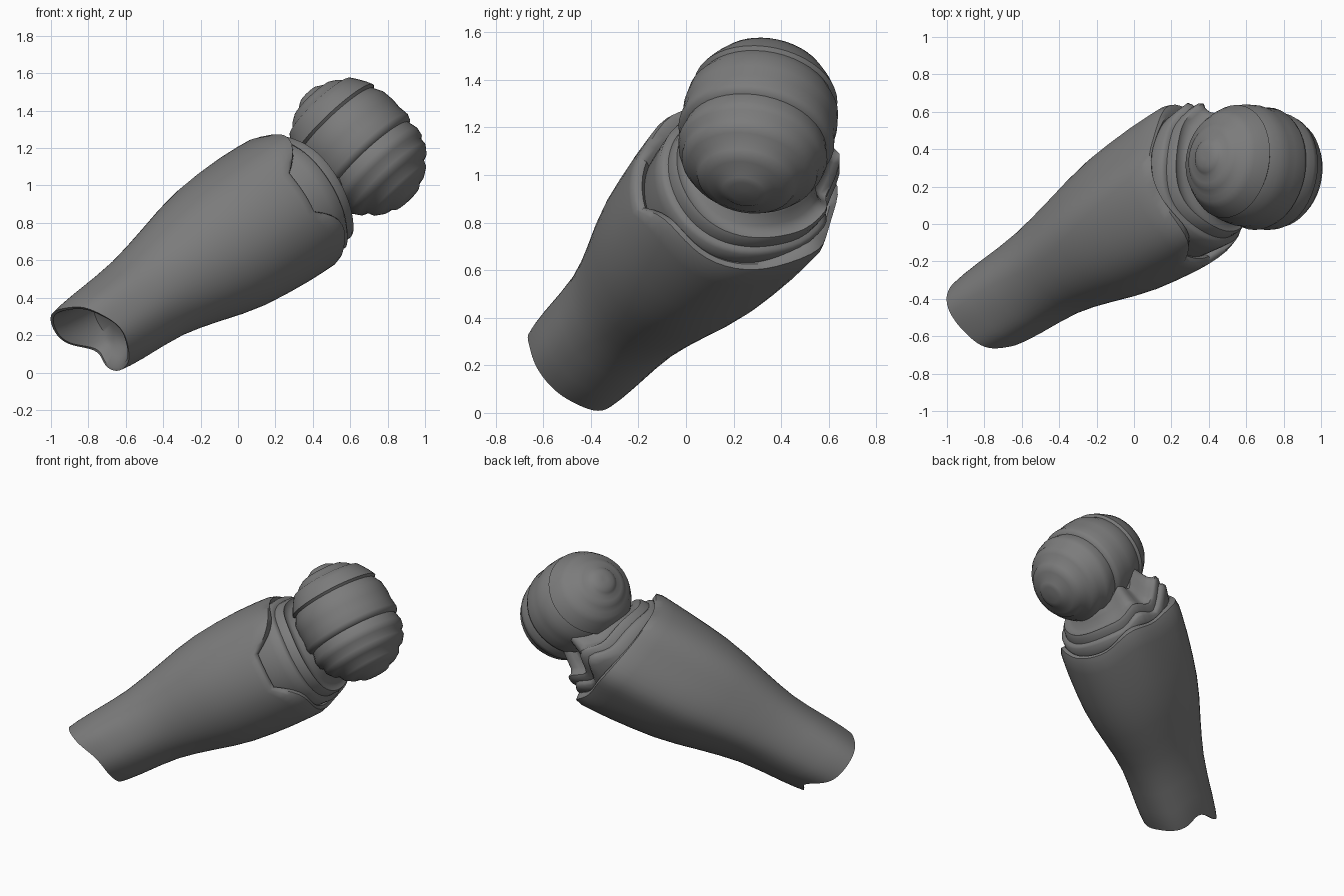
import bpy, bmesh, math
from mathutils import Vector

if "Cube" in bpy.data.objects:
    bpy.data.objects.remove(bpy.data.objects["Cube"])

# Sleeve axis frame: D runs along the sleeve, U and V span its cross-section
D = Vector((0.74, 0.45, 0.50)).normalized()
U = D.cross(Vector((0, 0, 1))).normalized()
V = U.cross(D)
N = 60

mat = bpy.data.materials.new("dark_grey")
mat.diffuse_color = (0.2, 0.2, 0.2, 1)
mat.use_nodes = True
mat.node_tree.nodes["Principled BSDF"].inputs["Base Color"].default_value = mat.diffuse_color


def bump(th, centre, width):
    d = (th - math.radians(centre) + math.pi) % (2 * math.pi) - math.pi
    return math.exp(-(d / math.radians(width)) ** 2)


def loft(name, rings, angle):
    """Skin a list of closed rings, closing both ends."""
    bm = bmesh.new()
    loops = [[bm.verts.new(p) for p in ring] for ring in rings]
    for a, b in zip(loops, loops[1:]):
        for i in range(len(a)):
            j = (i + 1) % len(a)
            bm.faces.new((a[i], a[j], b[j], b[i]))
    bm.faces.new(loops[0][::-1])
    bm.faces.new(loops[-1])
    bmesh.ops.recalc_face_normals(bm, faces=bm.faces)
    me = bpy.data.meshes.new(name)
    bm.to_mesh(me)
    bm.free()
    me.materials.append(mat)
    ob = bpy.data.objects.new(name, me)
    bpy.context.collection.objects.link(ob)
    bpy.context.view_layer.objects.active = ob
    ob.select_set(True)
    bpy.ops.object.shade_smooth_by_angle(angle=math.radians(angle))
    ob.select_set(False)
    return ob


def ring(fn, cu=-0.02, cv=0.62):
    """Ring around the sleeve axis; fn(theta) gives (station, radius)."""
    pts = []
    for i in range(N):
        th = 2 * math.pi * i / N
        s, r = fn(th)
        pts.append(D * s + U * (cu + r * math.cos(th)) + V * (cv + r * math.sin(th)))
    return pts


def low(th):      # slanted, scalloped open end
    return (-0.705 - 0.075 * math.cos(th - math.radians(125))
            + 0.03 * bump(th, 10, 30) + 0.085 * bump(th, 218, 26))


def rim(th):      # uneven wide end
    return (0.83 + 0.08 * bump(th, 195, 40) + 0.09 * bump(th, 243, 20)
            - 0.05 * bump(th, 310, 35) - 0.03 * bump(th, 95, 30))


def notch(th):    # front cut-out in the wide end
    return 0.18 * min(1, 1.6 * bump(th, 18, 26))


def shape(th, k):  # flared narrow end, soft ridge and hollow down the back
    ridge = 0.05 * bump(th, 115, 18) * (1 - k ** 3) - 0.06 * bump(th, 148, 18)
    ridge += 0.07 * bump(th, 184, 15) + 0.07 * bump(th, 242, 18) * k
    ridge += (0.06 * bump(th, 57, 18) - 0.05 * bump(th, 98, 25)) * k ** 4
    flare = 0.15 * bump(th, 47, 25) + 0.14 * bump(th, 0, 30) + 0.08 * bump(th, 315, 25)
    flare += 0.11 * bump(th, 272, 28) + 0.05 * bump(th, 128, 25)
    return 1 + k * ridge + max(0, 1 - k * 3) * flare


def outer(k, r):
    return ring(lambda th: (low(th) + k * (rim(th) - low(th)) - k ** 6 * notch(th),
                            r * shape(th, k)))


# Sleeve: hollow narrow end, swelling shell, notched wide rim turned inward
sleeve = [ring(lambda th: (-0.50, 0.10)),
          ring(lambda th: (-0.53, 0.16)),
          ring(lambda th: (low(th) + 0.06, 0.185)),
          ring(lambda th: (low(th) + 0.005, 0.20 * shape(th, 0)))]
sleeve += [outer(k, r) for k, r in (
    (0, .215), (.04, .225), (.10, .235), (.20, .248), (.29, .265), (.37, .29), (.45, .318),
    (.55, .355), (.645, .382), (.74, .397), (.84, .407), (.92, .41), (.97, .41), (1, .398))]
sleeve += [ring(lambda th: (rim(th) - notch(th) + 0.005, 0.375 * shape(th, .6))),
           ring(lambda th: (rim(th) - notch(th) - 0.02, 0.345))]
loft("sleeve", sleeve, 45)


# Collar: stepped folds between the sleeve and the ball, with torn tips behind
def fold(th):
    return (0.94 - 0.06 * math.cos(th - math.radians(20))
            + 0.09 * bump(th, 180, 13) + 0.05 * bump(th, 228, 12)
            - 0.03 * bump(th, 205, 8) - 0.05 * bump(th, 90, 35) - 0.03 * bump(th, 310, 40))


def swell(th):
    return 1 + 0.08 * bump(th, 180, 20) + 0.05 * bump(th, 235, 20)


collar = [ring(lambda th, s=s, r=r: (fold(th) + s, r * swell(th)), -0.01) for s, r in (
    (-.40, .30), (-.34, .335), (-.12, .36), (-.06, .365), (-.045, .35), (-.04, .335),
    (.0, .335), (.02, .325), (.015, .30), (.03, .27), (.07, .24), (.12, .20))]
loft("collar", collar, 60)

# Ball: ridged body turned around its own tilted axis
A = Vector((0.68, -0.16, -0.72)).normalized()
B = A.cross(Vector((0, 1, 0))).normalized()
C = A.cross(B)
centre = Vector((0.64, 0.305, 1.21))
profile = ((-.39, .02), (-.388, .06), (-.37, .09), (-.355, .105), (-.352, .14), (-.33, .175),
           (-.305, .20), (-.295, .23), (-.26, .255), (-.22, .28), (-.185, .297), (-.17, .283),
           (-.12, .31), (-.05, .318), (0, .315), (.06, .322), (.085, .312), (.095, .295),
           (.15, .308), (.19, .30), (.205, .282), (.24, .28), (.28, .25), (.295, .215),
           (.33, .20), (.36, .155), (.365, .12), (.39, .09), (.395, .06), (.40, .02))
rings = []
for a, r in profile:
    rings.append([centre + A * a + B * (r * 0.97 * math.cos(t)) + C * (r * 1.03 * math.sin(t))
                  for t in (2 * math.pi * i / 44 for i in range(44))])
loft("ball", rings, 50)
